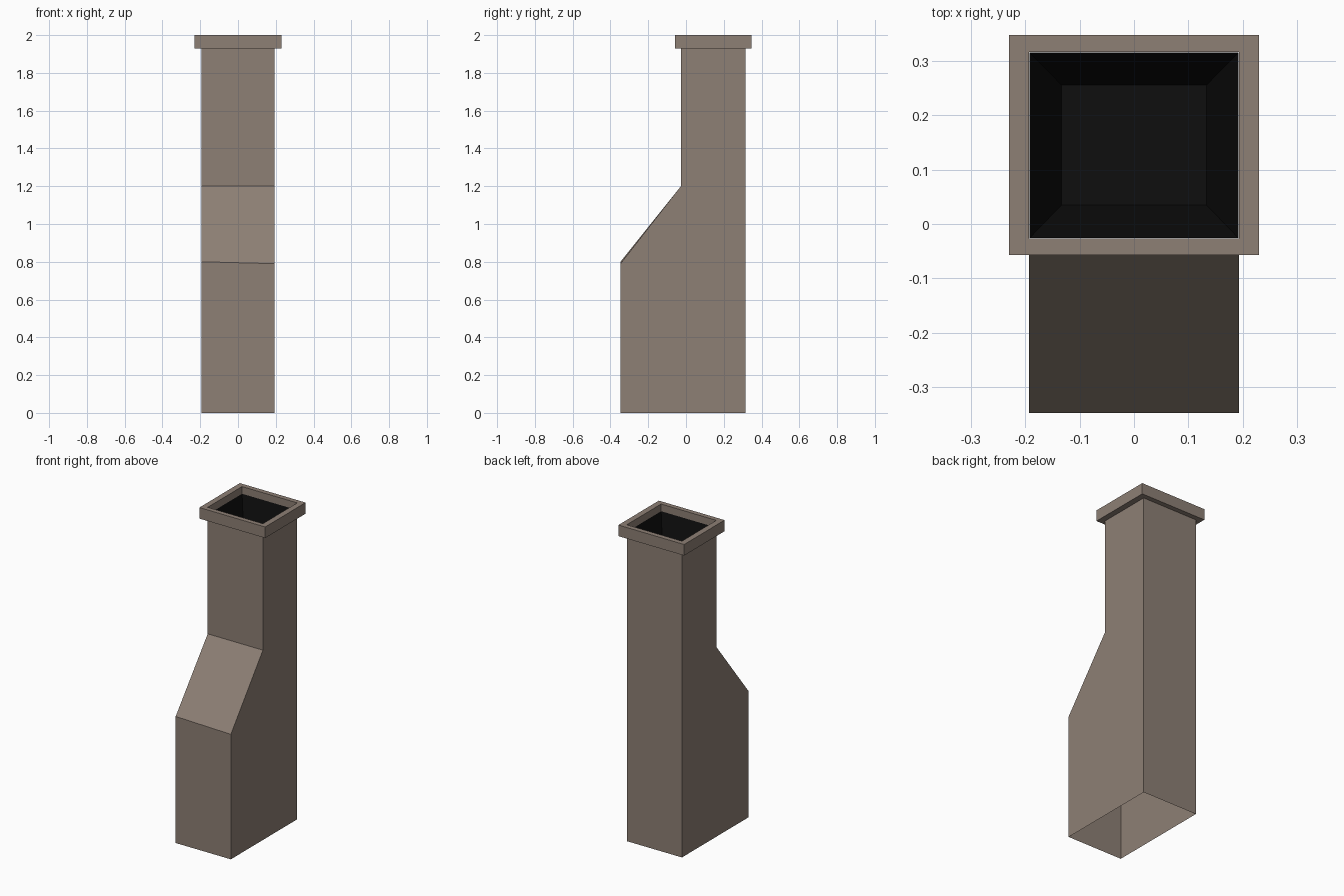
import bpy, bmesh

if "Cube" in bpy.data.objects:
    bpy.data.objects.remove(bpy.data.objects["Cube"])

def material(name, rgb):
    m = bpy.data.materials.new(name)
    m.diffuse_color = (*rgb, 1)
    m.use_nodes = True
    m.node_tree.nodes["Principled BSDF"].inputs["Base Color"].default_value = m.diffuse_color
    return m

brown = material("warm grey brown", (0.27, 0.215, 0.178))
black = material("soot black", (0.0045, 0.0045, 0.0045))

X, BACK, NECK, FRONT = 0.193, 0.316, -0.027, -0.347

def rect(bm, x, y0, y1, z):
    return [bm.verts.new(p) for p in ((-x, y0, z), (x, y0, z), (x, y1, z), (-x, y1, z))]

def bridge(bm, low, high):
    # counter-clockwise loops give outward faces when low lies below high
    for i in range(len(low)):
        j = (i + 1) % len(low)
        bm.faces.new((low[i], low[j], high[j], high[i]))

def finish(bm, name, mat):
    me = bpy.data.meshes.new(name)
    bm.to_mesh(me)
    bm.free()
    me.materials.append(mat)
    ob = bpy.data.objects.new(name, me)
    bpy.context.collection.objects.link(ob)
    return ob

# Chimney stack: open thin shell, wide base with a sloped shoulder
bm = bmesh.new()
sides = []
for x, shoulder in ((-X, 0.80), (X, 0.79)):
    profile = ((FRONT, 0), (FRONT, shoulder), (NECK, 1.2), (NECK, 1.95), (BACK, 1.95), (BACK, 0))
    sides.append([bm.verts.new((x, y, z)) for y, z in profile])
left, right = sides
bm.faces.new(left)
bm.faces.new(right[::-1])
for i in (0, 1, 2, 4):
    bm.faces.new((left[i], right[i], right[i + 1], left[i + 1]))
bm.normal_update()
finish(bm, "chimney_stack", brown)

# Cap: square ring around the top of the neck
bm = bmesh.new()
outer_low = rect(bm, 0.23, -0.057, 0.347, 1.93)
outer_top = rect(bm, 0.23, -0.057, 0.347, 2.0)
inner_top = rect(bm, X, NECK, BACK, 2.0)
inner_low = rect(bm, X, NECK, BACK, 1.93)
for a, b in ((outer_low, outer_top), (outer_top, inner_top),
             (inner_top, inner_low), (inner_low, outer_low)):
    bridge(bm, a, b)
finish(bm, "chimney_cap", brown)

# Flue: dark tapering shaft inside the neck
bm = bmesh.new()
e = 0.001
top = rect(bm, X - e, NECK + e, BACK - e, 1.955)
bottom = rect(bm, 0.133, 0.035, 0.255, 1.6)
bridge(bm, top, bottom)
bm.faces.new(bottom)
finish(bm, "flue", black)
